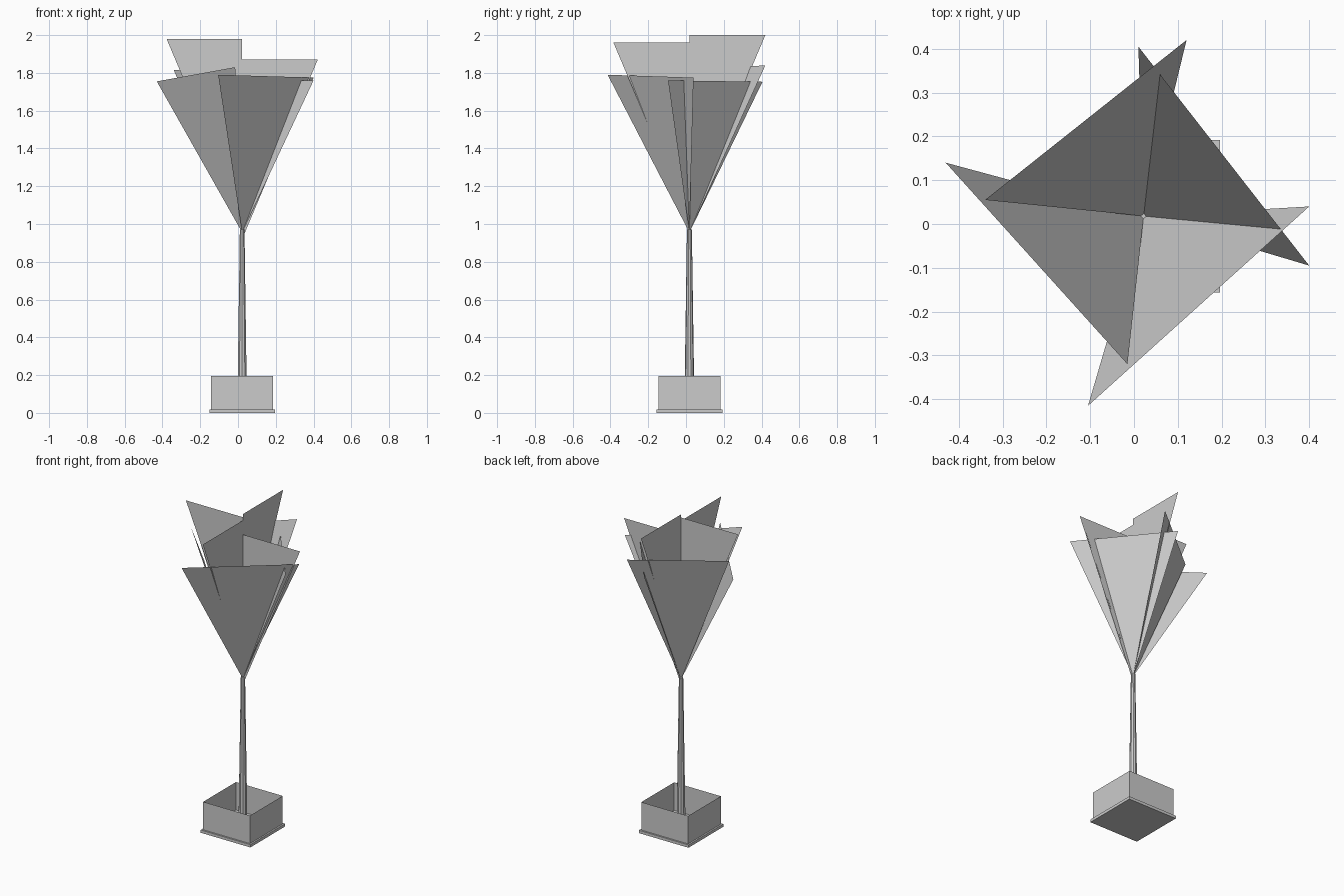
import bpy, bmesh
from mathutils import Vector

cube = bpy.data.objects.get("Cube")
if cube:
    bpy.data.objects.remove(cube, do_unlink=True)

CX, CY = 0.022, 0.018  # axis of the stem and pot

grey = bpy.data.materials.new("plain_grey")
grey.use_nodes = True
colour = (0.6, 0.6, 0.6, 1)
grey.diffuse_color = colour
grey.node_tree.nodes["Principled BSDF"].inputs["Base Color"].default_value = colour


def finish(bm, name):
    mesh = bpy.data.meshes.new(name)
    bm.to_mesh(mesh)
    bm.free()
    mesh.materials.append(grey)
    obj = bpy.data.objects.new(name, mesh)
    bpy.context.collection.objects.link(obj)
    return obj


def box(name, half, z0, z1, open_top=False):
    bm = bmesh.new()
    bmesh.ops.create_cube(bm, size=1)
    for v in bm.verts:
        v.co = Vector((CX + 2 * half * v.co.x, CY + 2 * half * v.co.y,
                       z1 if v.co.z > 0 else z0))
    if open_top:
        top = [f for f in bm.faces if f.normal.z > 0.9]
        bmesh.ops.delete(bm, geom=top, context='FACES_ONLY')
    return finish(bm, name)


def leaf(name, *points):
    bm = bmesh.new()
    bm.faces.new([bm.verts.new(p) for p in points])
    return finish(bm, name)


# Pot: a shallow foot and an open box
box("pot_foot", 0.174, 0, 0.018)
box("pot_body", 0.164, 0.018, 0.195, open_top=True)

# Tapered stem
bm = bmesh.new()
bmesh.ops.create_cone(bm, cap_ends=True, cap_tris=True, segments=10,
                      radius1=0.027, radius2=0.013, depth=0.95)
bmesh.ops.translate(bm, verts=bm.verts, vec=(CX, CY, 0.495))
stem = finish(bm, "stem")
bpy.context.view_layer.objects.active = stem
stem.select_set(True)
bpy.ops.object.shade_smooth_by_angle()

# Upright leaves: right-angled triangles along each axis
for name, dx, dy, top in (("left", 1, 0, 1.87), ("right", -1, 0, 1.98),
                          ("front", 0, -1, 1.96), ("back", 0, 1, 2.0)):
    leaf("upright_leaf_" + name, (CX, CY, top - 0.95), (CX, CY, top),
         (CX + 0.4 * dx, CY + 0.402 * dy, top))

# Outer leaves: leaning triangles that cross their neighbours
for name, a, b in (
        ("back_right", (0.12, 0.42, 1.84), (-0.34, 0.055, 1.815)),
        ("back_left", (0.4, -0.095, 1.76), (0.01, 0.405, 1.753)),
        ("front_left", (-0.105, -0.415, 1.79), (0.4, 0.04, 1.775)),
        ("front_right", (-0.43, 0.14, 1.755), (-0.015, -0.32, 1.83))):
    leaf("outer_leaf_" + name, (CX, CY, 0.955), a, b)
